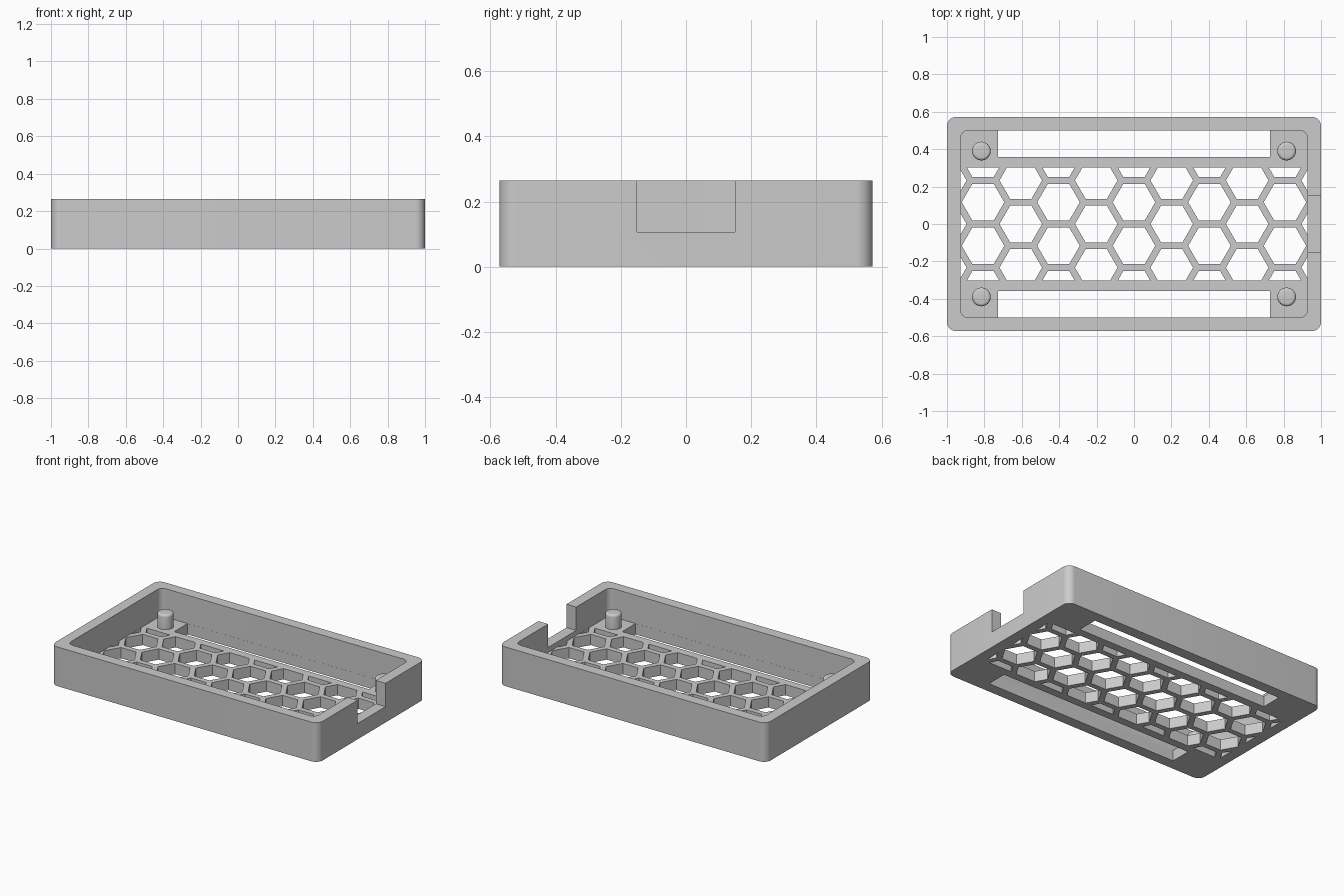
import bpy
import bmesh
from math import cos, sin, pi, radians
from mathutils import Vector

if "Cube" in bpy.data.objects:
    bpy.data.objects.remove(bpy.data.objects["Cube"], do_unlink=True)

# Overall sizes
HALF_X, HALF_Y, HEIGHT = 1.0, 0.573, 0.265
WALL, FLOOR = 0.073, 0.073
IN_X, IN_Y = HALF_X - WALL, HALF_Y - WALL

grey = bpy.data.materials.new("plain grey")
grey.use_nodes = True
grey.diffuse_color = (0.6, 0.6, 0.6, 1)
grey.node_tree.nodes["Principled BSDF"].inputs["Base Color"].default_value = (0.6, 0.6, 0.6, 1)


def finish(bm, name):
    """Turn a bmesh into an object with the shared material."""
    bmesh.ops.recalc_face_normals(bm, faces=bm.faces)
    mesh = bpy.data.meshes.new(name)
    bm.to_mesh(mesh)
    bm.free()
    mesh.materials.append(grey)
    obj = bpy.data.objects.new(name, mesh)
    bpy.context.collection.objects.link(obj)
    return obj


def extrude_up(bm, depth):
    result = bmesh.ops.extrude_face_region(bm, geom=bm.faces[:])
    verts = [v for v in result["geom"] if isinstance(v, bmesh.types.BMVert)]
    bmesh.ops.translate(bm, verts=verts, vec=(0, 0, depth))


def rounded_block(name, hx, hy, radius, z0, z1, steps=8):
    bm = bmesh.new()
    outline = []
    for i, (sx, sy) in enumerate([(1, 1), (-1, 1), (-1, -1), (1, -1)]):
        for s in range(steps + 1):
            a = (i + s / steps) * pi / 2
            outline.append(bm.verts.new((sx * (hx - radius) + radius * cos(a),
                                         sy * (hy - radius) + radius * sin(a), z0)))
    bm.faces.new(outline)
    extrude_up(bm, z1 - z0)
    return finish(bm, name)


def box(name, x0, x1, y0, y1, z0, z1):
    bm = bmesh.new()
    bmesh.ops.create_cube(bm, size=1)
    for v in bm.verts:
        v.co = Vector(((x0 + x1) / 2 + v.co.x * (x1 - x0),
                       (y0 + y1) / 2 + v.co.y * (y1 - y0),
                       (z0 + z1) / 2 + v.co.z * (z1 - z0)))
    return finish(bm, name)


def honeycomb_cutter(pitch, bar, lim_x, lim_y):
    """Hexagonal prisms in staggered columns, trimmed to a rectangle."""
    bm = bmesh.new()
    radius = (pitch - bar) / 3 ** 0.5
    for col in range(-5, 6):
        for row in range(-2, 3):
            cx = col * pitch * 3 ** 0.5 / 2
            cy = (row + (0 if col % 2 else 0.5)) * pitch
            if abs(cy) > lim_y + pitch / 2:
                continue
            bm.faces.new([bm.verts.new((cx + radius * cos(k * pi / 3),
                                        cy + radius * sin(k * pi / 3), -0.05))
                          for k in range(6)])
    for normal, lim in (((1, 0, 0), lim_x), ((-1, 0, 0), lim_x),
                        ((0, 1, 0), lim_y), ((0, -1, 0), lim_y)):
        bmesh.ops.bisect_plane(bm, geom=bm.verts[:] + bm.edges[:] + bm.faces[:],
                               plane_co=Vector(normal) * lim, plane_no=normal,
                               clear_outer=True)
    extrude_up(bm, 0.17)
    return finish(bm, "honeycomb_cutter")


def cut(target, cutter):
    cutter.hide_render = True
    mod = target.modifiers.new("cut", 'BOOLEAN')
    mod.operation = 'DIFFERENCE'
    mod.solver = 'EXACT'
    mod.object = cutter
    bpy.context.view_layer.objects.active = target
    bpy.ops.object.modifier_apply(modifier=mod.name)
    bpy.data.objects.remove(cutter, do_unlink=True)


def smooth(obj):
    bpy.ops.object.select_all(action='DESELECT')
    obj.select_set(True)
    bpy.context.view_layer.objects.active = obj
    bpy.ops.object.shade_smooth_by_angle(angle=radians(30))


# Open tray with rounded corners
tray = rounded_block("tray", HALF_X, HALF_Y, 0.05, 0, HEIGHT)
cut(tray, rounded_block("cavity_cutter", IN_X, IN_Y, 0.04, FLOOR, HEIGHT + 0.1))

# Connector notch in the +x wall
cut(tray, box("notch_cutter", IN_X - 0.03, HALF_X + 0.1, -0.15, 0.15, 0.107, HEIGHT + 0.1))

# Long slots along the front and back of the floor
for side in (-1, 1):
    y0, y1 = sorted((side * 0.358, side * (IN_Y - 0.0005)))
    cut(tray, box("slot_cutter", -0.728, 0.728, y0, y1, -0.05, 0.12))

# Honeycomb vents in the floor
cut(tray, honeycomb_cutter(0.233, 0.036, IN_X - 0.0005, 0.303))
smooth(tray)

# Four mounting posts with rounded tops
POST_BASE, POST_TOP = FLOOR - 0.01, 0.172
for sx, side_x in ((-1, "right"), (1, "left")):
    for sy, side_y in ((-1, "front"), (1, "back")):
        bm = bmesh.new()
        bmesh.ops.create_cone(bm, cap_ends=True, segments=32, radius1=0.05, radius2=0.05,
                              depth=POST_TOP - POST_BASE)
        rim = [e for e in bm.edges if all(v.co.z > 0 for v in e.verts)]
        bmesh.ops.bevel(bm, geom=rim, offset=0.015, segments=4, profile=0.5, affect='EDGES')
        bmesh.ops.translate(bm, verts=bm.verts,
                            vec=(sx * 0.816, sy * 0.39, (POST_BASE + POST_TOP) / 2))
        smooth(finish(bm, f"post_{side_y}_{side_x}"))
